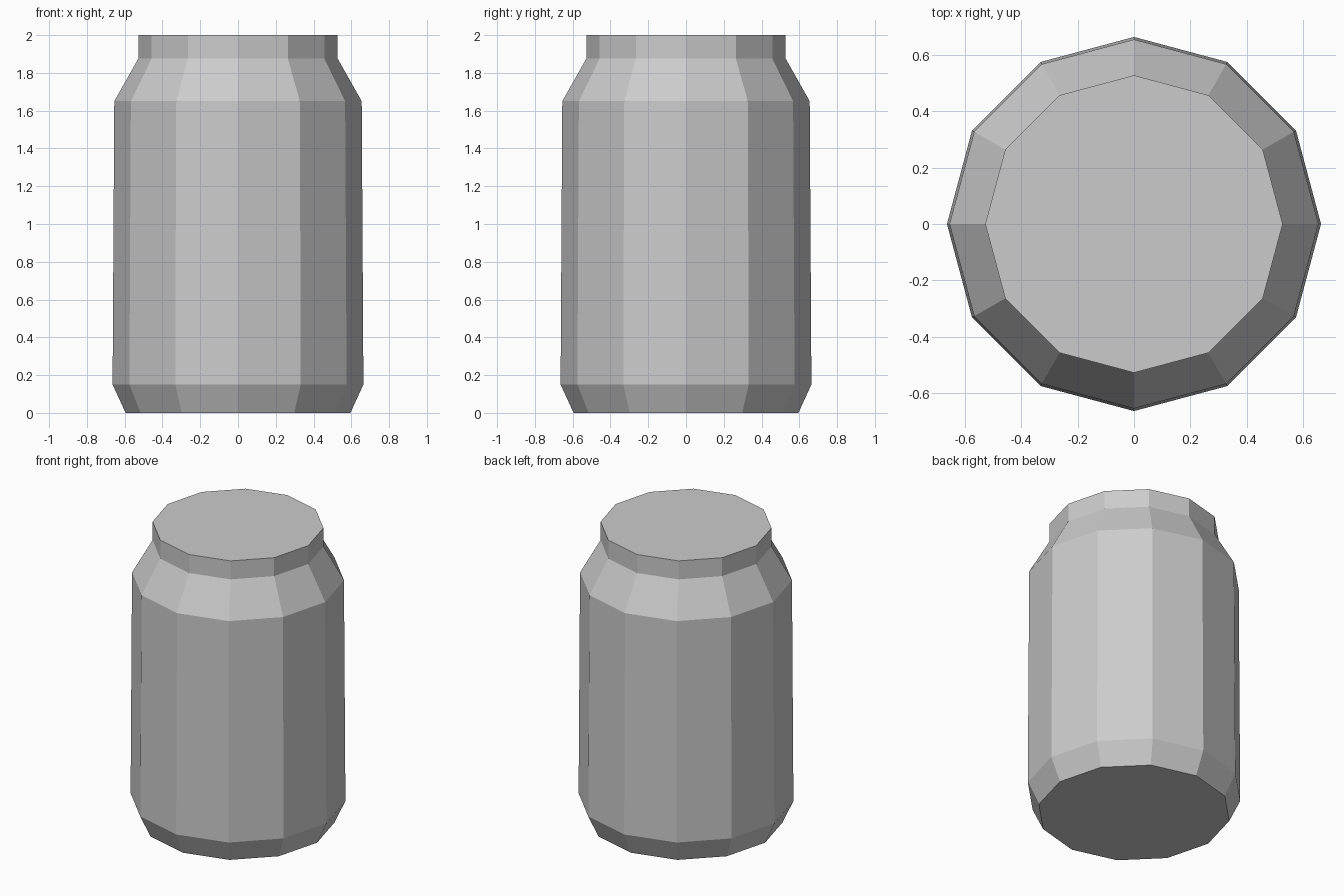
import bpy, bmesh
from math import cos, sin, tau

if "Cube" in bpy.data.objects:
    bpy.data.objects.remove(bpy.data.objects["Cube"])

SIDES = 12
# Can outline from base to rim: (radius, height)
PROFILE = [(0.595, 0.0), (0.664, 0.15), (0.655, 1.65), (0.528, 1.875), (0.528, 2.0)]

# Can body: stacked rings joined by flat faces, capped at both ends
bm = bmesh.new()
rings = [[bm.verts.new((r * cos(tau * i / SIDES), r * sin(tau * i / SIDES), z))
          for i in range(SIDES)] for r, z in PROFILE]
for low, high in zip(rings, rings[1:]):
    for i in range(SIDES):
        j = (i + 1) % SIDES
        bm.faces.new((low[i], low[j], high[j], high[i]))
bm.faces.new(rings[0][::-1])
bm.faces.new(rings[-1])

mesh = bpy.data.meshes.new("can_body")
bm.to_mesh(mesh)
bm.free()
bpy.context.collection.objects.link(bpy.data.objects.new("can_body", mesh))
